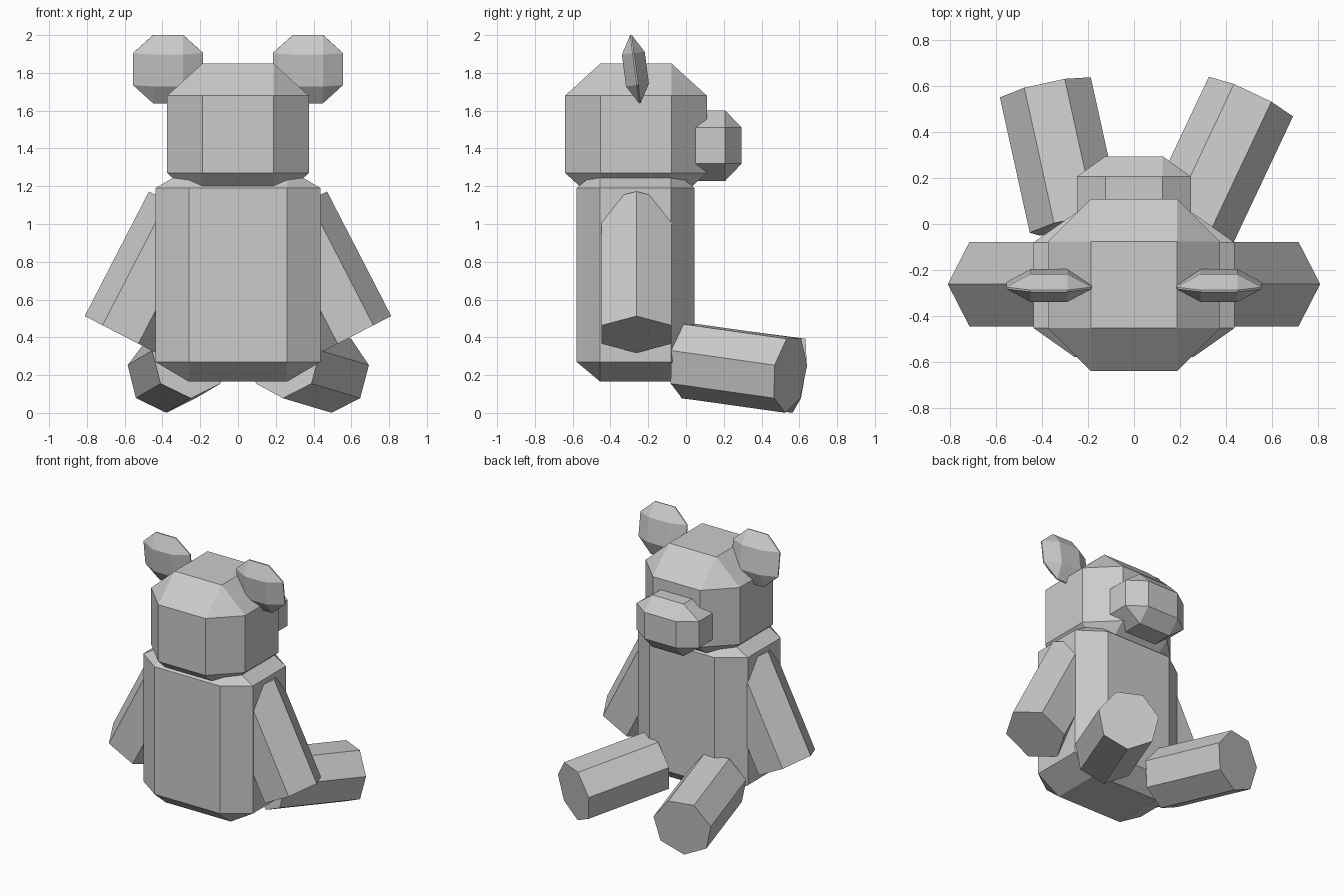
import bpy
import bmesh
import math
from itertools import product
from mathutils import Matrix, Vector

old = bpy.data.objects.get("Cube")
if old:
    bpy.data.objects.remove(old, do_unlink=True)

GREY = (0.6, 0.6, 0.6, 1.0)
grey = bpy.data.materials.new("plain_grey")
grey.use_nodes = True
grey.diffuse_color = GREY
grey.node_tree.nodes["Principled BSDF"].inputs["Base Color"].default_value = GREY


def add_object(name, bm):
    bmesh.ops.recalc_face_normals(bm, faces=bm.faces[:])
    mesh = bpy.data.meshes.new(name)
    bm.to_mesh(mesh)
    bm.free()
    mesh.materials.append(grey)
    obj = bpy.data.objects.new(name, mesh)
    bpy.context.collection.objects.link(obj)
    return obj


def chamfered_box(name, centre, half, inner, tilt=0.0):
    """Box with all edges cut; each flat face spans the inner half sizes."""
    bm = bmesh.new()
    for axis in range(3):
        for signs in product((-1, 1), repeat=3):
            bm.verts.new([s * (half[i] if i == axis else inner[i])
                          for i, s in enumerate(signs)])
    bmesh.ops.remove_doubles(bm, verts=bm.verts[:], dist=0.0005)
    bmesh.ops.convex_hull(bm, input=bm.verts[:])
    bmesh.ops.dissolve_limit(bm, angle_limit=0.01, verts=bm.verts[:], edges=bm.edges[:])
    bm.transform(Matrix.Translation(centre) @ Matrix.Rotation(tilt, 4, 'X'))
    return add_object(name, bm)


def limb(name, start, end, radius, sides, corner):
    """Straight prism between two points, with one corner pointing along 'corner'."""
    start, end = Vector(start), Vector(end)
    axis = (end - start).normalized()
    u = Vector(corner)
    u = (u - axis * u.dot(axis)).normalized()
    v = axis.cross(u)
    bm = bmesh.new()
    rings = []
    for p in (start, end):
        ring = []
        for i in range(sides):
            a = math.tau * i / sides
            ring.append(bm.verts.new(p + radius * (u * math.cos(a) + v * math.sin(a))))
        rings.append(ring)
        bm.faces.new(ring)
    for i in range(sides):
        j = (i + 1) % sides
        bm.faces.new((rings[0][i], rings[0][j], rings[1][j], rings[1][i]))
    return add_object(name, bm)


# Torso, head and muzzle
chamfered_box("body", (0, -0.267, 0.73), (0.437, 0.312, 0.565), (0.26, 0.187, 0.46))
chamfered_box("head", (0, -0.265, 1.475), (0.375, 0.375, 0.375), (0.188, 0.188, 0.205))
chamfered_box("muzzle", (0, 0.127, 1.415), (0.248, 0.168, 0.187), (0.125, 0.08, 0.095))

# Ears and arms, mirrored
for side, s in (("left", 1), ("right", -1)):
    chamfered_box(side + "_ear", (s * 0.37, -0.268, 1.82),
                  (0.186, 0.061, 0.182), (0.08, 0.004, 0.085), math.radians(7.5))
    limb(side + "_arm", (s * 0.282, -0.262, 1.075), (s * 0.622, -0.262, 0.415),
         0.213, 6, (s, 0, 0))

# Legs, splayed by different amounts
limb("left_leg", (0.249, 0.003, 0.284), (0.507, 0.55, 0.207), 0.208, 7, (0, 0, -1))
limb("right_leg", (-0.255, 0.0, 0.284), (-0.385, 0.59, 0.207), 0.208, 7, (0, 0, -1))
